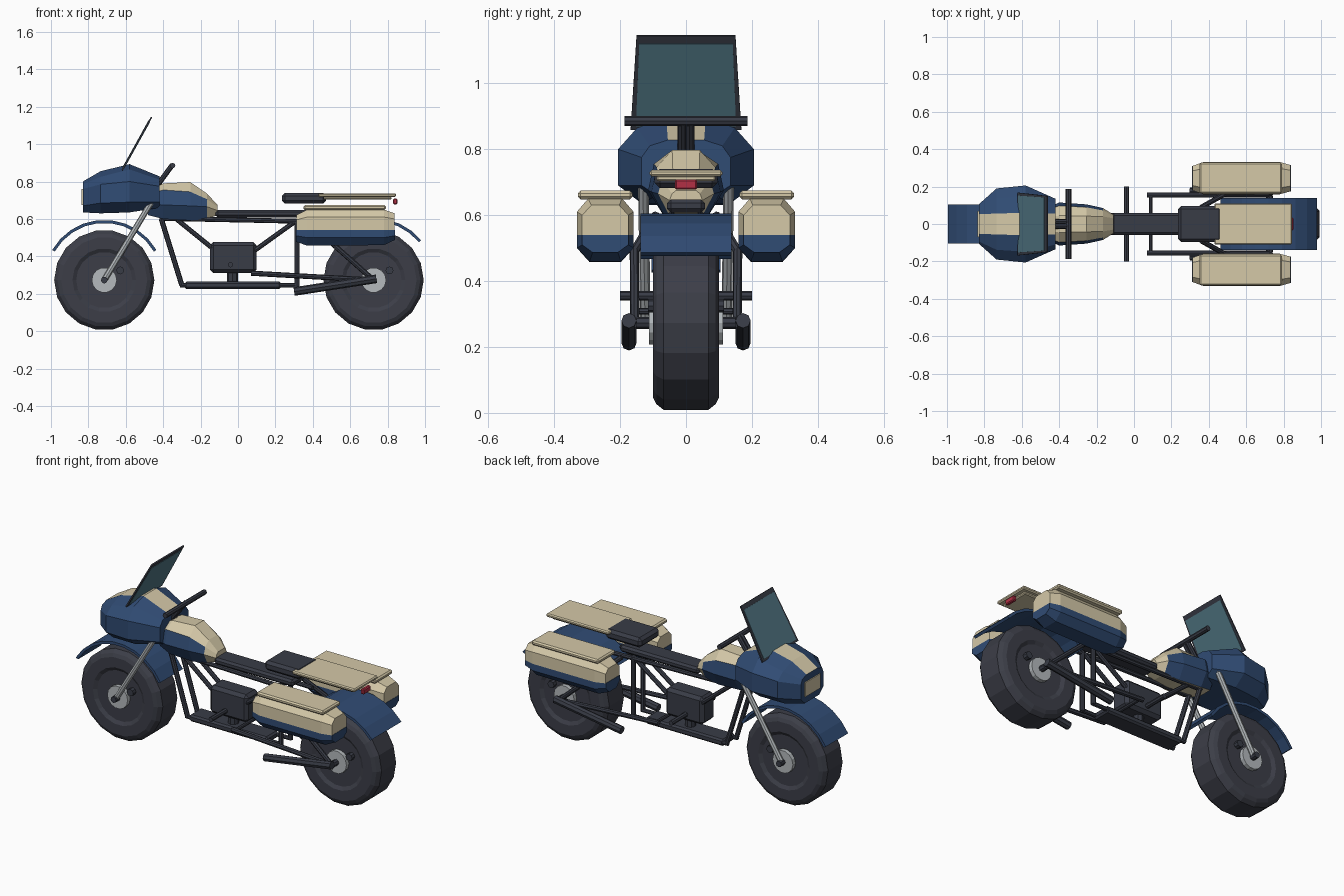
import bpy, bmesh, math
from mathutils import Vector

if "Cube" in bpy.data.objects:
    bpy.data.objects.remove(bpy.data.objects["Cube"])

def material(name, r, g, b):
    m = bpy.data.materials.new(name)
    m.diffuse_color = (r, g, b, 1)
    m.use_nodes = True
    m.node_tree.nodes["Principled BSDF"].inputs["Base Color"].default_value = m.diffuse_color
    return m

BLUE = material("blue paint", 0.030, 0.072, 0.175)
CREAM = material("cream paint", 0.66, 0.58, 0.39)
DARK = material("dark metal", 0.040, 0.045, 0.062)
TYRE = material("tyre rubber", 0.045, 0.048, 0.064)
GLASS = material("tinted glass", 0.085, 0.19, 0.24)
STEEL = material("light steel", 0.46, 0.49, 0.51)
RED = material("tail red", 0.45, 0.03, 0.06)

def loft(name, rings, mats, rule=None):
    """Skin a row of equal-length rings, cap the ends, colour faces by rule."""
    bm = bmesh.new()
    vs = [[bm.verts.new(p) for p in ring] for ring in rings]
    n = len(rings[0])
    for a, b in zip(vs, vs[1:]):
        for i in range(n):
            bm.faces.new((a[i], a[(i + 1) % n], b[(i + 1) % n], b[i]))
    bm.faces.new(vs[0])
    bm.faces.new(vs[-1])
    bmesh.ops.recalc_face_normals(bm, faces=bm.faces[:])
    bm.normal_update()
    if rule:
        for f in bm.faces:
            f.material_index = rule(f.calc_center_median(), f.normal)
    me = bpy.data.meshes.new(name)
    bm.to_mesh(me)
    bm.free()
    for m in mats:
        me.materials.append(m)
    ob = bpy.data.objects.new(name, me)
    bpy.context.collection.objects.link(ob)
    return ob

def tube(name, a, b, r, mat=DARK, n=8):
    a, b = Vector(a), Vector(b)
    d = (b - a).normalized()
    u = d.orthogonal().normalized()
    w = d.cross(u)
    angs = [2 * math.pi * i / n for i in range(n)]
    ring = [(u * math.cos(t) + w * math.sin(t)) * r for t in angs]
    return loft(name, [[c + p for p in ring] for c in (a, b)], [mat])

def pair(name, a, b, r, mat=DARK, n=8):
    for side, s in (("left", -1), ("right", 1)):
        tube(f"{name}_{side}", (a[0], a[1] * s, a[2]), (b[0], b[1] * s, b[2]), r, mat, n)

def box(name, x0, x1, y0, y1, z0, z1, mat, bevel=0.0):
    ring = lambda x: [(x, y0, z0), (x, y1, z0), (x, y1, z1), (x, y0, z1)]
    ob = loft(name, [ring(x0), ring(x1)], [mat])
    if bevel:
        m = ob.modifiers.new("bevel", "BEVEL")
        m.width, m.segments = bevel, 1
    return ob

def lathe_y(name, cx, cz, profile, mat, n=18):
    rings = [[(cx + r * math.cos(2 * math.pi * i / n), y, cz + r * math.sin(2 * math.pi * i / n))
              for i in range(n)] for y, r in profile]
    return loft(name, rings, [mat])

def fender(name, cx, cz, r, half, a0, a1, steps):
    rings = []
    for i in range(steps + 1):
        t = math.radians(a0 + (a1 - a0) * i / steps)
        rings.append([(cx + q * math.cos(t), y, cz + q * math.sin(t))
                      for q, y in ((r, -half), (r, half), (r - 0.016, half), (r - 0.016, -half))])
    loft(name, rings, [BLUE])

# wheels with hub, axle and brake knob
HALF = [(0.088, 0.06), (0.088, 0.15), (0.10, 0.17), (0.10, 0.23), (0.09, 0.25), (0.068, 0.268)]
for side, cx in (("front", -0.715), ("rear", 0.725)):
    cz = 0.273
    lathe_y(f"{side}_tyre", cx, cz, [(-y, r) for y, r in HALF] + [(y, r) for y, r in reversed(HALF)], TYRE)
    lathe_y(f"{side}_hub", cx, cz, [(-0.112, 0.067), (0.112, 0.067)], STEEL, 14)
    tube(f"{side}_axle", (cx, -0.15, cz), (cx, 0.15, cz), 0.018)
    tube(f"{side}_brake_knob", (cx + 0.085, -0.115, 0.325), (cx + 0.085, 0.115, 0.325), 0.021)

# fenders
fender("front_fender", -0.715, 0.273, 0.322, 0.105, 30, 150, 9)
fender("rear_fender", 0.725, 0.273, 0.332, 0.138, 40, 142, 8)

# front fork and handlebar
pair("fork_leg", (-0.715, 0.123, 0.273), (-0.445, 0.13, 0.72), 0.016, STEEL)
tube("fork_clamp", (-0.455, -0.13, 0.70), (-0.455, 0.13, 0.70), 0.016)
tube("handlebar", (-0.35, -0.187, 0.885), (-0.35, 0.187, 0.885), 0.015)
pair("handlebar_riser", (-0.46, 0.012, 0.74), (-0.35, 0.012, 0.89), 0.014)

# front fairing: ten-sided sections, cream strip along the top
def fairing_ring(x, w, zb, lo, hi, sh, zt, top):
    h = [(top, zt), (0.5 * (top + w) + 0.015, sh), (w, hi), (w, lo), (0.65 * w, zb)]
    return [(x, y, z) for y, z in h] + [(x, -y, z) for y, z in reversed(h)]
loft("fairing", [
    fairing_ring(-0.83, 0.105, 0.635, 0.67, 0.76, 0.785, 0.80, 0.052),
    fairing_ring(-0.735, 0.19, 0.63, 0.685, 0.785, 0.825, 0.855, 0.056),
    fairing_ring(-0.58, 0.206, 0.635, 0.69, 0.80, 0.865, 0.893, 0.06),
    fairing_ring(-0.42, 0.135, 0.66, 0.69, 0.775, 0.81, 0.828, 0.055)],
    [BLUE, CREAM], lambda c, n: int(n.z > 0.3 and abs(c.y) < 0.01))
box("headlight_plate", -0.836, -0.828, -0.07, 0.07, 0.675, 0.76, CREAM)

# fuel tank: cream top and tail, blue flanks
def tank_ring(x, w, zb, mid, sh, zt, top):
    h = [(top, zt), (w * 0.85, sh), (w, mid), (w * 0.6, zb)]
    return [(x, y, z) for y, z in h] + [(x, -y, z) for y, z in reversed(h)]
loft("fuel_tank", [
    tank_ring(-0.48, 0.08, 0.62, 0.68, 0.73, 0.75, 0.035),
    tank_ring(-0.40, 0.115, 0.60, 0.675, 0.755, 0.79, 0.045),
    tank_ring(-0.255, 0.105, 0.592, 0.67, 0.745, 0.797, 0.042),
    tank_ring(-0.165, 0.085, 0.60, 0.665, 0.705, 0.735, 0.04),
    tank_ring(-0.11, 0.05, 0.62, 0.645, 0.665, 0.675, 0.03)],
    [BLUE, CREAM], lambda c, n: int(c.x > -0.16 or n.z > 0.6 or n.z < -0.8))

# windscreen: dark plate with glass panels on both faces
LOW, HIGH = Vector((-0.62, 0, 0.86)), Vector((-0.462, 0, 1.145))
NORM = Vector((-0.875, 0, 0.485))
def screen(name, t0, t1, w0, w1, thick, mat):
    a, b = LOW.lerp(HIGH, t0), LOW.lerp(HIGH, t1)
    rings = []
    for s in (-thick, thick):
        rings.append([p + NORM * s + Vector((0, y, 0))
                      for p, y in ((a, -w0), (a, w0), (b, w1), (b, -w1))])
    loft(name, rings, [mat])
screen("windscreen_frame", 0, 1, 0.168, 0.15, 0.004, DARK)
screen("windscreen_glass", 0.04, 0.92, 0.152, 0.142, 0.006, GLASS)

# seat, rear pad, rack and tail light
box("seat", -0.12, 0.40, -0.058, 0.058, 0.608, 0.648, DARK, 0.012)
box("rear_pad", 0.235, 0.47, -0.095, 0.095, 0.682, 0.74, DARK, 0.016)
box("rack_base", 0.45, 0.82, -0.09, 0.09, 0.703, 0.72, CREAM, 0.005)
box("rack_top", 0.43, 0.845, -0.11, 0.11, 0.717, 0.737, CREAM, 0.006)
box("tail_light", 0.83, 0.852, -0.034, 0.034, 0.677, 0.708, RED, 0.005)

# frame tubes
pair("top_rail", (-0.42, 0.045, 0.603), (0.46, 0.045, 0.585), 0.013)
pair("down_tube", (-0.41, 0.045, 0.60), (-0.30, 0.045, 0.245), 0.014)
pair("lower_rail", (-0.31, 0.045, 0.245), (0.32, 0.045, 0.245), 0.012)
pair("upright", (0.315, 0.045, 0.24), (0.315, 0.045, 0.60), 0.014)
pair("front_brace", (-0.33, 0.04, 0.60), (-0.12, 0.04, 0.43), 0.013)
pair("rear_brace", (0.08, 0.04, 0.425), (0.31, 0.04, 0.59), 0.013)
box("skid_plate", -0.285, 0.23, -0.057, 0.057, 0.225, 0.265, DARK, 0.01)

# engine and foot pegs
box("engine", -0.15, 0.10, -0.06, 0.06, 0.312, 0.477, DARK, 0.018)
tube("engine_mount", (-0.03, 0, 0.26), (-0.03, 0, 0.33), 0.03)
tube("foot_pegs", (-0.04, -0.2, 0.355), (-0.04, 0.2, 0.355), 0.014)

# rear suspension and exhausts
pair("swingarm", (0.07, 0.155, 0.31), (0.725, 0.155, 0.273), 0.014)
tube("swingarm_pivot", (0.09, -0.155, 0.308), (0.09, 0.155, 0.308), 0.010)
pair("upper_strut", (0.36, 0.09, 0.60), (0.48, 0.157, 0.49), 0.014)
pair("lower_strut", (0.48, 0.157, 0.49), (0.725, 0.155, 0.273), 0.014)
pair("exhaust", (0.30, 0.173, 0.212), (0.74, 0.173, 0.28), 0.023)

# saddlebags: cream above, blue below, with a lid
def bag_ring(x, cy, w, zb, zlo, zhi, zt):
    zs = 0.54
    h = [(0.6 * w, zt), (w, zhi), (w, zs), (w, zlo), (0.55 * w, zb)]
    return [(x, cy + y, z) for y, z in h] + [(x, cy - y, z) for y, z in reversed(h)]
def bag_colour(c, n):
    return int(c.z < 0.539)
def cap_split(x, cy, w, zb, zlo, zhi, zt, out):
    # blue half-plate over the cream end cap
    h = [(w, 0.54), (w, zlo), (0.55 * w, zb)]
    ring = lambda q: [(q, cy + y, z) for y, z in h] + [(q, cy - y, z) for y, z in reversed(h)]
    return [ring(x), ring(x + out)]
for side, s in (("left", -1), ("right", 1)):
    cy = 0.245 * s
    front = (0.312, cy, 0.065, 0.478, 0.51, 0.595, 0.62)
    back = (0.838, cy, 0.07, 0.487, 0.51, 0.60, 0.63)
    loft(f"saddlebag_{side}", [
        bag_ring(*front),
        bag_ring(0.37, cy, 0.086, 0.457, 0.50, 0.61, 0.65),
        bag_ring(0.78, cy, 0.086, 0.46, 0.50, 0.61, 0.65),
        bag_ring(*back)], [CREAM, BLUE], bag_colour)
    loft(f"bag_front_patch_{side}", cap_split(*front, -0.002), [BLUE])
    loft(f"bag_back_patch_{side}", cap_split(*back, 0.002), [BLUE])
    box(f"bag_lid_{side}", 0.35, 0.79, cy - 0.083, cy + 0.083, 0.648, 0.674, CREAM, 0.008)
